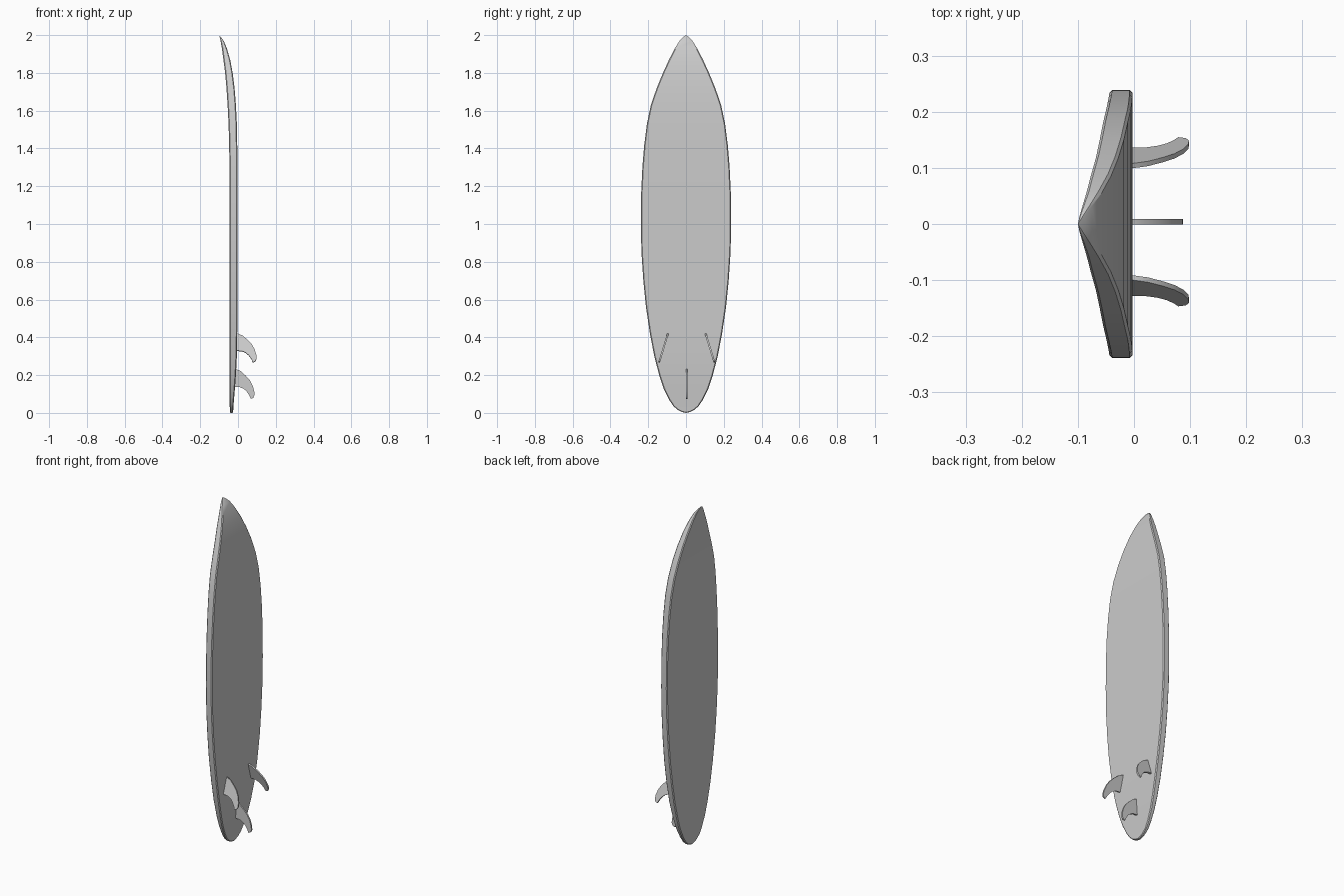
import bpy, bmesh, math
from mathutils import Vector, Matrix

if "Cube" in bpy.data.objects:
    bpy.data.objects.remove(bpy.data.objects["Cube"])


def finish(bm, name, angle):
    bmesh.ops.remove_doubles(bm, verts=bm.verts, dist=0.0002)
    bmesh.ops.recalc_face_normals(bm, faces=bm.faces)
    mesh = bpy.data.meshes.new(name)
    bm.to_mesh(mesh)
    bm.free()
    ob = bpy.data.objects.new(name, mesh)
    bpy.context.collection.objects.link(ob)
    bpy.ops.object.select_all(action='DESELECT')
    bpy.context.view_layer.objects.active = ob
    ob.select_set(True)
    bpy.ops.object.shade_smooth_by_angle(angle=math.radians(angle))
    return ob


# Board stations: height, half width, deck x, bottom x
STATIONS = [
    (0.0, 0.0, -.043, -.026), (.004, .018, -.043, -.026),
    (.014, .041, -.043, -.025), (.035, .066, -.044, -.024),
    (.07, .090, -.044, -.021), (.13, .119, -.044, -.016),
    (.2, .142, -.044, -.011), (.3, .168, -.044, -.006),
    (.42, .191, -.044, -.004), (.56, .212, -.044, -.003),
    (.7, .226, -.044, -.003), (.85, .236, -.044, -.003),
    (1.0, .239, -.044, -.003), (1.15, .238, -.044, -.003),
    (1.3, .231, -.045, -.003), (1.42, .221, -.047, -.004),
    (1.53, .207, -.050, -.006), (1.63, .186, -.055, -.011),
    (1.72, .155, -.061, -.018), (1.8, .122, -.068, -.028),
    (1.87, .090, -.077, -.041), (1.93, .059, -.085, -.058),
    (1.97, .034, -.092, -.075), (1.99, .015, -.097, -.089),
    (2.0, 0.0, -.1, -.1)]

# Board: chamfered rings lofted from tail to nose
bm = bmesh.new()
rings = []
for i, (z, w, xd, xb) in enumerate(STATIONS):
    a = STATIONS[max(i - 1, 0)]
    c = STATIONS[min(i + 1, len(STATIONS) - 1)]
    t = Vector((c[0] - a[0], c[1] - a[1])).normalized()
    if i == 0:
        t = Vector((0, 1))
    b = min(0.005, 0.2 * (xb - xd))
    wi, zi = max(w - b * t.x, 0), z + b * t.y
    half = [(xb, wi, zi), (xb - b, w, z), (xd + b, w, z), (xd, wi, zi)]
    ring = half + [(x, -y, h) for x, y, h in reversed(half)]
    rings.append([bm.verts.new(p) for p in ring])
for r, s in zip(rings, rings[1:]):
    for k in range(8):
        n = (k + 1) % 8
        bm.faces.new((r[k], r[n], s[n], s[k]))
# tail end
r = rings[0]
for k in range(3):
    bm.faces.new((r[k], r[k + 1], r[6 - k], r[7 - k]))
finish(bm, "board", 30)

# Fin profile: outward x, height below the leading corner
FIN = [(-.02, .003), (0, 0), (.025, -.012), (.05, -.034), (.072, -.058),
       (.088, -.087), (.097, -.118), (.098, -.139), (.092, -.153),
       (.079, -.159), (.070, -.139), (.058, -.121), (.043, -.107),
       (.022, -.097), (0, -.095), (-.02, -.095)]


def fin(name, x, y, z, toe):
    bm = bmesh.new()
    h = 0.0045
    lo = [bm.verts.new((px, -h, pz)) for px, pz in FIN]
    hi = [bm.verts.new((px, h, pz)) for px, pz in FIN]
    bm.faces.new(lo)
    bm.faces.new(hi[::-1])
    for k in range(len(FIN)):
        n = (k + 1) % len(FIN)
        bm.faces.new((lo[k], lo[n], hi[n], hi[k]))
    bm.transform(Matrix.Translation((x, y, z)) @
                 Matrix.Rotation(math.radians(toe), 4, 'X'))
    finish(bm, name, 35)


# Fins: one in the centre, two toed in at the sides
fin("centre_fin", -.011, .004, .233, 0)
for side, name in ((1, "left_fin"), (-1, "right_fin")):
    fin(name, 0, .004 + side * .1, .419, side * 17)
